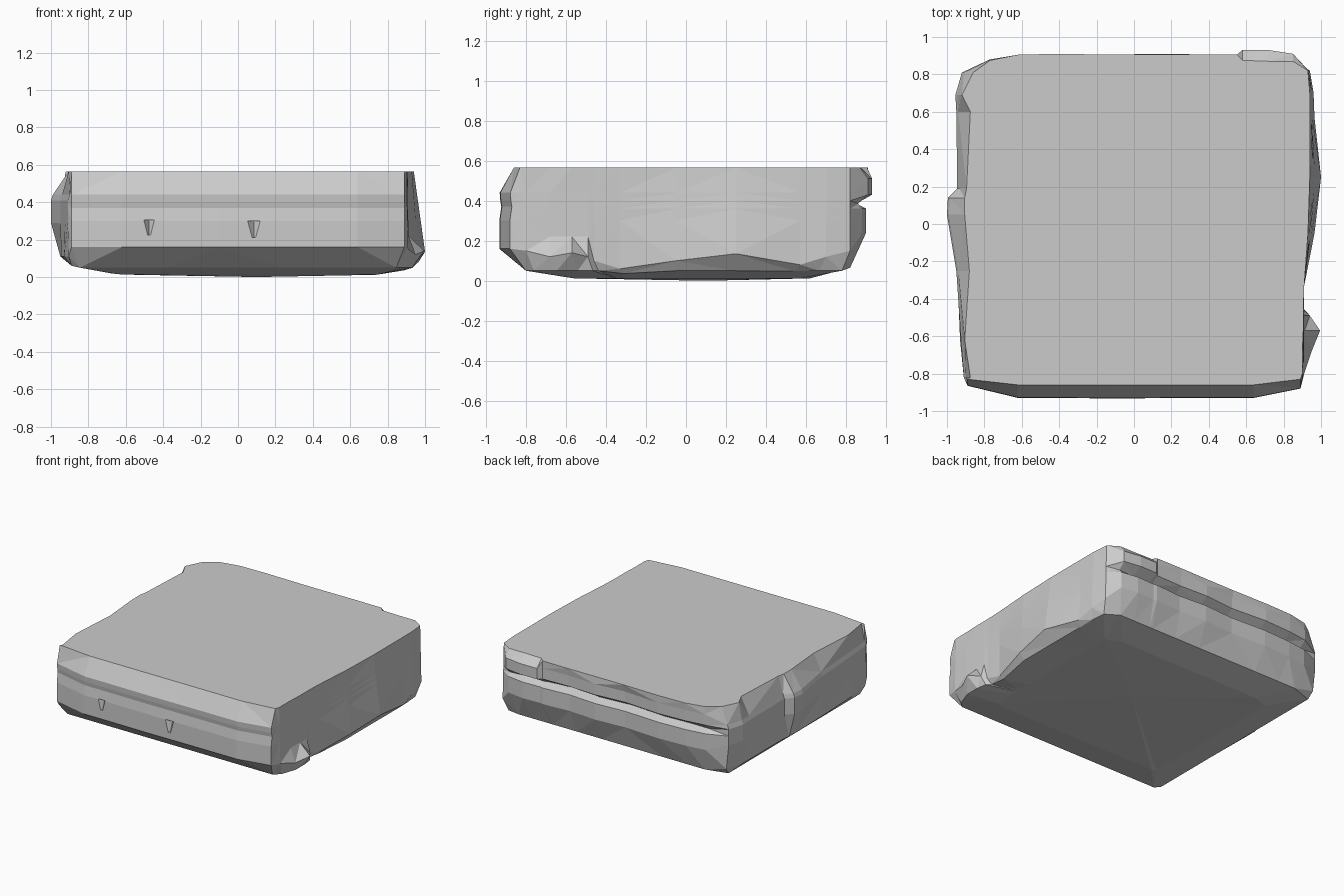
import bpy, bmesh

TOP = 0.565


def column(side, t, depths, heights):
    """Vertical run of points on one side: t along the side, depths outward."""
    pts = []
    for i, (d, z) in enumerate(zip(depths, heights)):
        # lower rings draw in toward the middle so the corners are cut off
        foot_shrink = 0.72 if side in ("front", "back") else 0.70
        s = t * (0.95 if i == 6 else foot_shrink if i == 7 else 1.0)
        pts.append({"front": (s, -d, z), "back": (s, d, z),
                    "left": (-d, s, z), "right": (d, s, z)}[side])
    return pts


columns = []

# front: softly banded face with a chamfer above and below (x, reach)
for x, f in [(-0.89, -0.065), (-0.62, 0), (-0.4, 0), (-0.1, 0.003), (0.25, 0),
             (0.64, 0), (0.89, -0.05)]:
    top = 0.86 if abs(x) < 0.8 else 0.83
    columns.append(column("front", x,
        [top, 0.928 + f, 0.925 + f, 0.92 + f, 0.93 + f, 0.93 + f, 0.80, 0.58],
        [TOP, 0.44, 0.40, 0.37, 0.30, 0.16, 0.05, 0.015]))

# right: wall leaning out toward a jagged lower edge (y, top, low, low height)
for y, a, b, zl in [(-0.80, 0.90, 0.91, 0.15), (-0.68, 0.90, 0.95, 0.12),
                    (-0.57, 0.905, 0.995, 0.14), (-0.49, 0.905, 0.94, 0.12),
                    (-0.46, 0.905, 0.91, 0.10), (-0.33, 0.91, 0.91, 0.06),
                    (-0.05, 0.93, 0.965, 0.10), (0.25, 0.94, 1.0, 0.135),
                    (0.57, 0.94, 0.965, 0.08), (0.70, 0.94, 0.96, 0.12),
                    (0.82, 0.93, 0.94, 0.15)]:
    chip = -0.7 < y < -0.48
    hs = [TOP, 0.44, 0.40, 0.36, 0.22 if chip else 0.30, zl, min(0.05, zl * 0.6), 0.012]
    ds = [a + (b - a) * (TOP - z) / (TOP - zl) for z in hs[:6]]
    if chip:                 # the low chip juts out only near its foot
        ds[1:5] = [0.907, 0.908, 0.909, 0.912]
    columns.append(column("right", y, ds + [min(b - 0.02, 0.93), 0.74], hs))

# back: upper and lower layers split by a groove (x, top, upper, groove, lower)
for x, a, u, g, l in [(0.85, 0.87, 0.91, 0.86, 0.88), (0.72, 0.87, 0.93, 0.85, 0.90),
                      (0.58, 0.875, 0.93, 0.85, 0.895), (0.55, 0.905, 0.905, 0.84, 0.90),
                      (0.34, 0.907, 0.90, 0.82, 0.885), (0.12, 0.905, 0.91, 0.84, 0.90),
                      (-0.12, 0.905, 0.89, 0.82, 0.885), (-0.40, 0.91, 0.91, 0.84, 0.90),
                      (-0.62, 0.905, 0.90, 0.83, 0.89), (-0.77, 0.875, 0.88, 0.83, 0.87)]:
    columns.append(column("back", x,
        [a, u, u, g, l, l, 0.82, 0.62],
        [TOP, 0.51, 0.43, 0.385, 0.36, 0.24, 0.065, 0.012]))

# left: facets with a protruding rib near the middle (y, top, middle, low)
for y, a, m, l in [(0.81, 0.86, 0.92, 0.90), (0.69, 0.92, 0.955, 0.94),
                   (0.60, 0.875, 0.95, 0.94), (0.19, 0.895, 0.945, 0.94),
                   (0.14, 0.905, 0.995, 0.95), (0.05, 0.905, 1.0, 0.95),
                   (-0.25, 0.88, 0.95, 0.945), (-0.62, 0.905, 0.925, 0.93),
                   (-0.82, 0.875, 0.91, 0.905)]:
    columns.append(column("left", y,
        [a, m - 0.01, m, m, m, l, 0.89, 0.68],
        [TOP, 0.44, 0.41, 0.36, 0.29, 0.11, 0.06, 0.02]))

# stone slab: skin the columns, close the top and add a low underside
bm = bmesh.new()
grid = [[bm.verts.new(p) for p in col] for col in columns]
n = len(grid)
foot = bm.verts.new((0.1, 0.1, 0.0))
for i in range(n):
    a, b = grid[i], grid[(i + 1) % n]
    for k in range(7):
        bm.faces.new((a[k], a[k + 1], b[k + 1], b[k]))
    bm.faces.new((a[7], foot, b[7]))
bm.faces.new([c[0] for c in grid])
bmesh.ops.recalc_face_normals(bm, faces=bm.faces)
bmesh.ops.triangulate(bm, faces=[f for f in bm.faces if len(f.verts) == 4])
mesh = bpy.data.meshes.new("stone_slab")
bm.to_mesh(mesh)
bm.free()
slab = bpy.data.objects.new("stone_slab", mesh)
bpy.context.collection.objects.link(slab)

# small chipped notches in the front face
for x, z, w, h in [(-0.475, 0.265, 0.04, 0.08), (0.085, 0.255, 0.05, 0.09)]:
    bpy.ops.mesh.primitive_cone_add(vertices=4, radius1=0.7, radius2=0.2, depth=1,
                                    location=(x, -0.93, z), rotation=(3.14159, 0, 0.0))
    cutter = bpy.context.object
    cutter.name = "notch_cutter"
    cutter.scale = (w, 0.06, h)
    cutter.hide_render = True
    cutter.display_type = 'WIRE'
    mod = slab.modifiers.new("notch", 'BOOLEAN')
    mod.object = cutter
    mod.operation = 'DIFFERENCE'
    mod.solver = 'EXACT'
